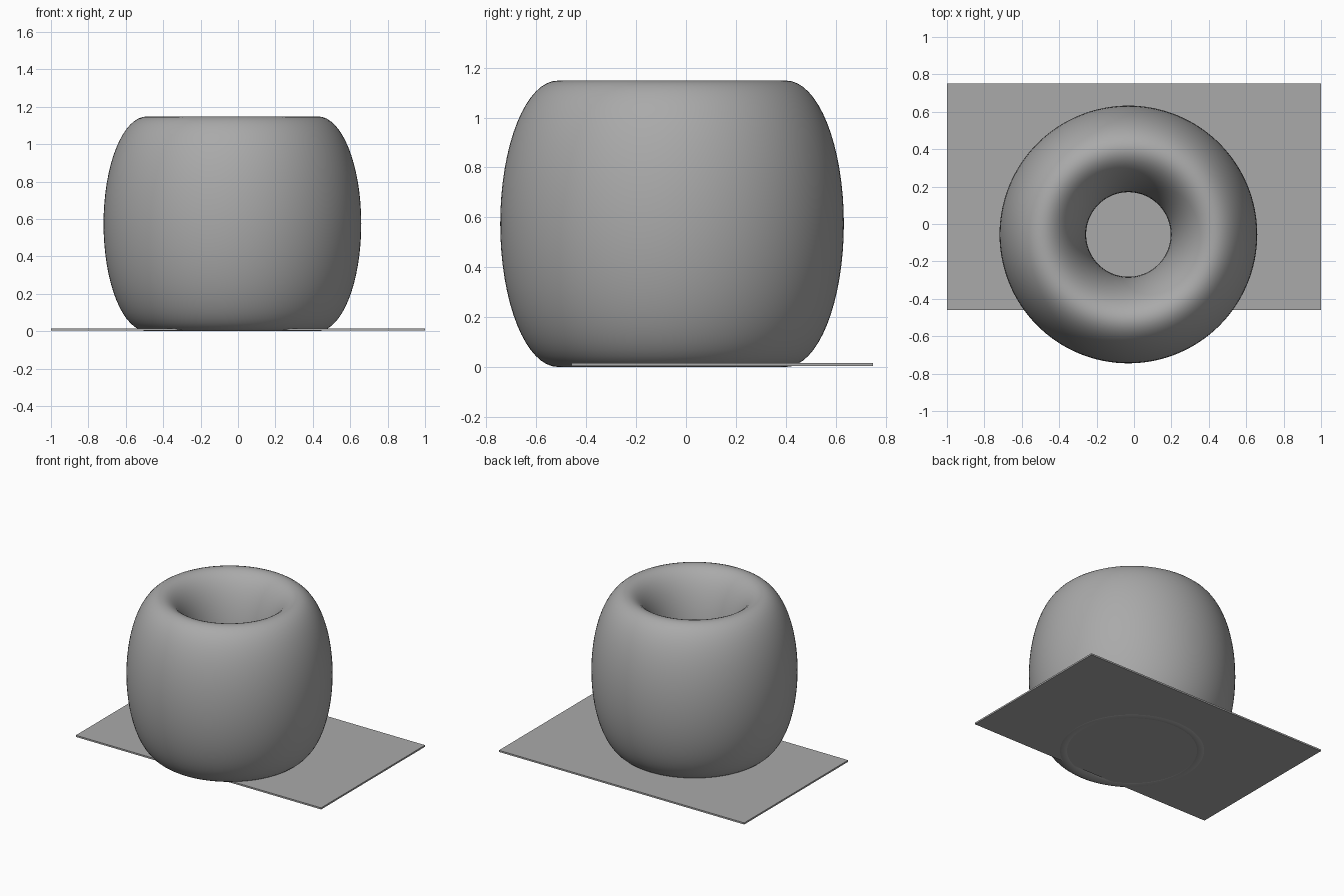
import bpy

if "Cube" in bpy.data.objects:
    bpy.data.objects.remove(bpy.data.objects["Cube"])

# One shared grey
grey = bpy.data.materials.new("plain_grey")
grey.diffuse_color = (0.4, 0.4, 0.4, 1.0)
grey.use_nodes = True
grey.node_tree.nodes["Principled BSDF"].inputs["Base Color"].default_value = grey.diffuse_color

# Tall ring: a torus stretched along z
bpy.ops.mesh.primitive_torus_add(
    location=(-0.03, -0.056, 0.574),
    major_radius=0.4575, minor_radius=0.2315,
    major_segments=128, minor_segments=64)
ring = bpy.context.object
ring.name = "tall_ring"
ring.scale.z = 0.574 / 0.2315
bpy.ops.object.transform_apply(location=False, rotation=False, scale=True)
bpy.ops.object.shade_smooth()
ring.data.materials.append(grey)

# Thin base plate; the ring dips just below it
bpy.ops.mesh.primitive_cube_add(size=1, location=(0, 0.145, 0.009))
plate = bpy.context.object
plate.name = "base_plate"
plate.scale = (2.0, 1.21, 0.012)
bpy.ops.object.transform_apply(location=False, rotation=False, scale=True)
plate.data.materials.append(grey)
